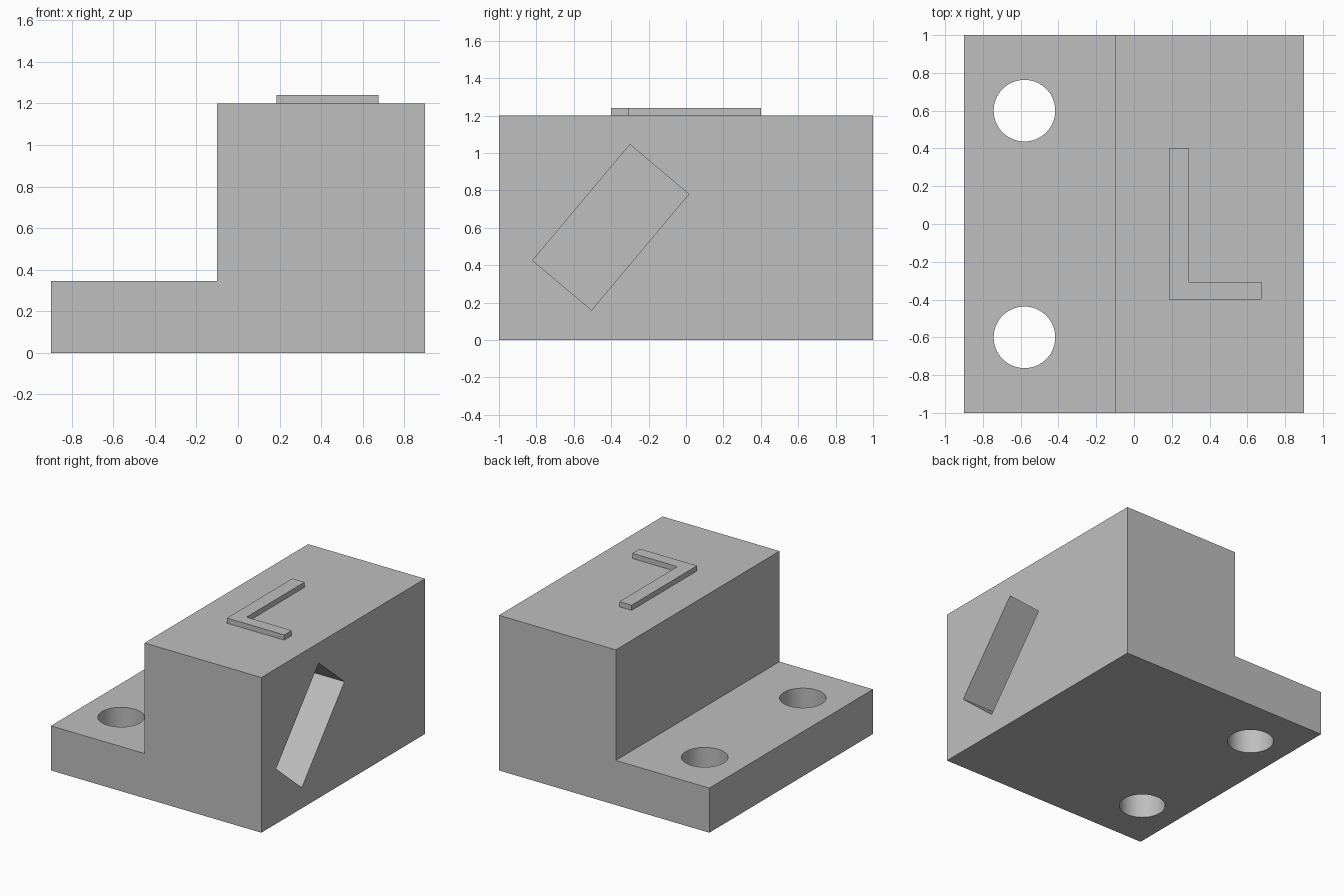
import bpy
import bmesh
from math import radians
from mathutils import Vector

default = bpy.data.objects.get("Cube")
if default:
    bpy.data.objects.remove(default, do_unlink=True)

grey = bpy.data.materials.new("plain grey")
grey.use_nodes = True
colour = (0.52, 0.52, 0.52, 1)
grey.diffuse_color = colour
grey.node_tree.nodes["Principled BSDF"].inputs["Base Color"].default_value = colour


def prism(name, points, sweep):
    """Extrude a flat outline along a vector."""
    bm = bmesh.new()
    face = bm.faces.new([bm.verts.new(p) for p in points])
    moved = bmesh.ops.extrude_face_region(bm, geom=[face])["geom"]
    verts = [v for v in moved if isinstance(v, bmesh.types.BMVert)]
    bmesh.ops.translate(bm, verts=verts, vec=Vector(sweep))
    if face.is_valid and len(face.edges[0].link_faces) < 2:
        bm.faces.new([v for v in face.verts])
    bmesh.ops.holes_fill(bm, edges=bm.edges)
    bmesh.ops.recalc_face_normals(bm, faces=bm.faces)
    mesh = bpy.data.meshes.new(name)
    bm.to_mesh(mesh)
    bm.free()
    mesh.materials.append(grey)
    obj = bpy.data.objects.new(name, mesh)
    bpy.context.collection.objects.link(obj)
    return obj


def cut(target, cutter):
    """Subtract the cutter, then remove it."""
    mod = target.modifiers.new("cut", "BOOLEAN")
    mod.operation = "DIFFERENCE"
    mod.solver = "EXACT"
    mod.object = cutter
    bpy.ops.object.select_all(action="DESELECT")
    target.select_set(True)
    bpy.context.view_layer.objects.active = target
    bpy.ops.object.modifier_apply(modifier=mod.name)
    bpy.data.objects.remove(cutter, do_unlink=True)


# Stepped body
outline = [(-0.9, 0), (0.9, 0), (0.9, 1.2), (-0.1, 1.2), (-0.1, 0.345), (-0.9, 0.345)]
body = prism("stepped_block", [(x, -1, z) for x, z in outline], (0, 2, 0))

# Two round through holes in the low step
for y in (-0.6, 0.6):
    bpy.ops.mesh.primitive_cylinder_add(vertices=64, radius=0.163, depth=1,
                                        location=(-0.58, y, 0.2))
    drill = bpy.context.object
    drill.name = "hole_cutter"
    drill.hide_render = True
    drill.data.materials.append(grey)
    cut(body, drill)

# Slanted rectangular pocket in the tall side
corners = [(-0.30, 1.045), (0.015, 0.78), (-0.505, 0.16), (-0.82, 0.425)]
pocket = prism("pocket_cutter", [(1, y, z) for y, z in corners], (-0.5, 0, 0))
pocket.hide_render = True
cut(body, pocket)
bpy.ops.object.shade_smooth_by_angle(angle=radians(30))

# Raised angle rib on the top
rib = [(0.185, -0.4), (0.675, -0.4), (0.675, -0.308), (0.29, -0.308), (0.29, 0.4), (0.185, 0.4)]
prism("raised_angle_rib", [(x, y, 1.2) for x, y in rib], (0, 0, 0.04))
